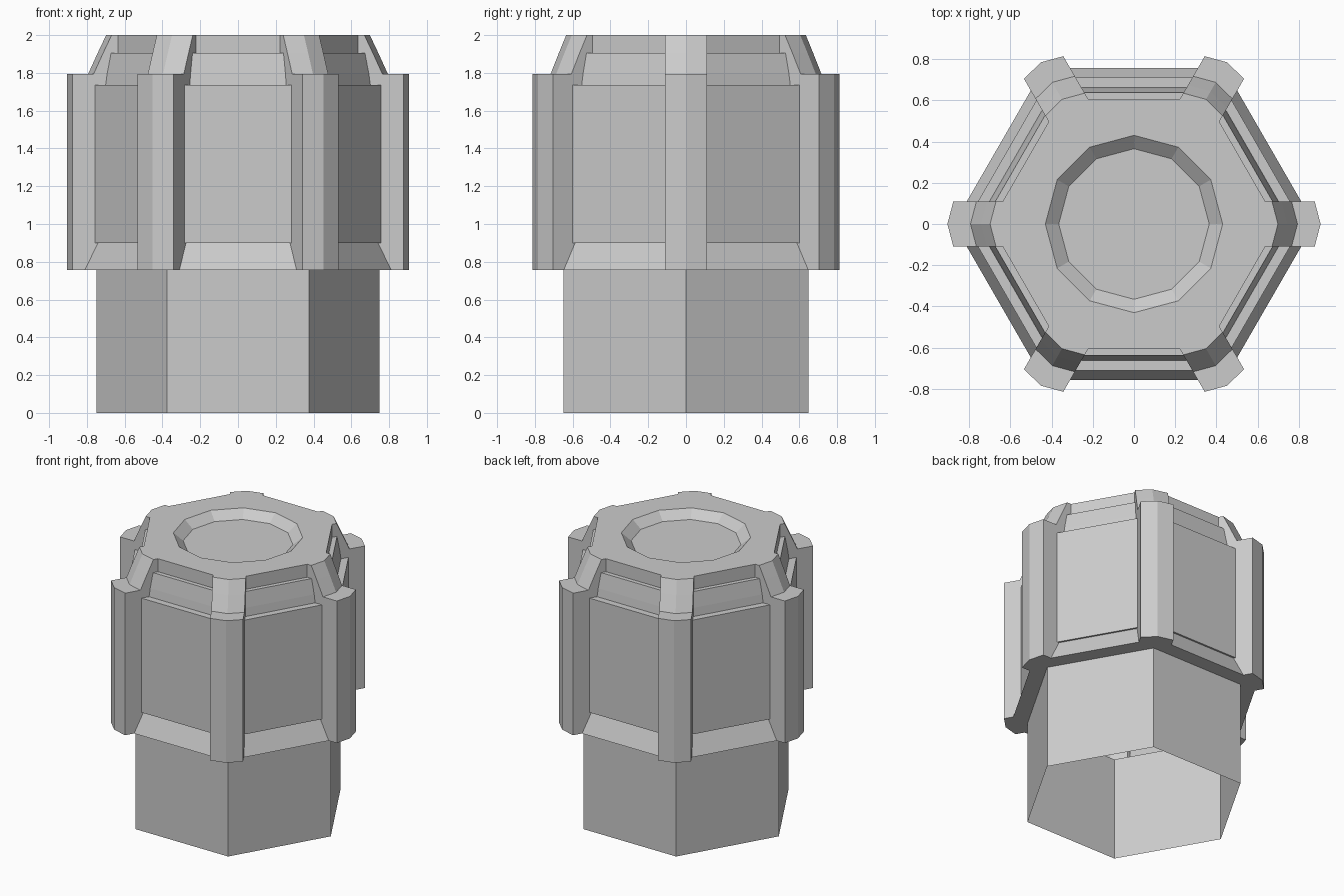
import bpy, bmesh
from math import cos, sin, pi, radians, sqrt

if "Cube" in bpy.data.objects:
    bpy.data.objects.remove(bpy.data.objects["Cube"])

HALF = 0.11      # half width of the corner posts


def finish(bm, name):
    mesh = bpy.data.meshes.new(name)
    bm.to_mesh(mesh)
    bm.free()
    ob = bpy.data.objects.new(name, mesh)
    bpy.context.collection.objects.link(ob)
    return ob


def ngon(sides, r, z):
    return [(r * cos(2 * pi * i / sides), r * sin(2 * pi * i / sides), z)
            for i in range(sides)]


def outline(wall, tip, z):
    """Hexagon of given apothem with a pointed post on every corner."""
    inner = wall * 2 / sqrt(3) - HALF / sqrt(3)
    side = tip - 0.029
    post = [(inner, -HALF), (side, -HALF), (tip, 0), (side, HALF), (inner, HALF)]
    pts = []
    for k in range(6):
        c, s = cos(radians(60 * k)), sin(radians(60 * k))
        pts += [(r * c - t * s, r * s + t * c, z) for r, t in post]
    return pts


def add_loop(bm, pts):
    return [bm.verts.new(p) for p in pts]


def bridge(bm, low, high):
    n = len(low)
    for i in range(n):
        j = (i + 1) % n
        bm.faces.new((low[i], low[j], high[j], high[i]))


def fill_between(bm, outer, inner, up):
    """Flat ring between two loops with different vertex counts."""
    edges = []
    for loop in (outer, inner):
        for i, v in enumerate(loop):
            pair = (v, loop[(i + 1) % len(loop)])
            edges.append(bm.edges.get(pair) or bm.edges.new(pair))
    res = bmesh.ops.triangle_fill(bm, use_beauty=True, edges=edges,
                                  normal=(0, 0, up))
    for f in res["geom"]:
        if isinstance(f, bmesh.types.BMFace):
            f.normal_update()
            if f.normal.z * up < 0:
                f.normal_flip()


# Hexagonal column, open at both ends
bm = bmesh.new()
bridge(bm, add_loop(bm, ngon(6, 0.75, 0)), add_loop(bm, ngon(6, 0.75, 0.757)))
finish(bm, "hex_column")

# Head: wall apothem, post tip radius, height
levels = [
    (0.757, 0.905, 0.757),   # flared sill
    (0.697, 0.905, 0.90),
    (0.710, 0.905, 0.90),    # wall panels
    (0.710, 0.905, 1.735),
    (0.662, 0.905, 1.735),   # tapered upper tier
    (0.655, 0.905, 1.795),
    (0.655, 0.793, 1.795),   # sloping ribs above the posts
    (0.637, 0.743, 1.905),
    (0.606, 0.743, 1.905),   # recess below the top plate
    (0.606, 0.698, 2.0),
]
bm = bmesh.new()
loops = [add_loop(bm, outline(*lv)) for lv in levels]
for low, high in zip(loops, loops[1:]):
    bridge(bm, low, high)

# Flat underside around the column
fill_between(bm, loops[0], add_loop(bm, ngon(6, 0.75, 0.757)), -1)

# Top plate with a shallow twelve-sided dish
rim = add_loop(bm, ngon(12, 0.43, 2.0))
floor = add_loop(bm, ngon(12, 0.365, 1.945))
fill_between(bm, loops[-1], rim, 1)
bridge(bm, floor[::-1], rim[::-1])
bm.faces.new(floor)
finish(bm, "ribbed_head")
